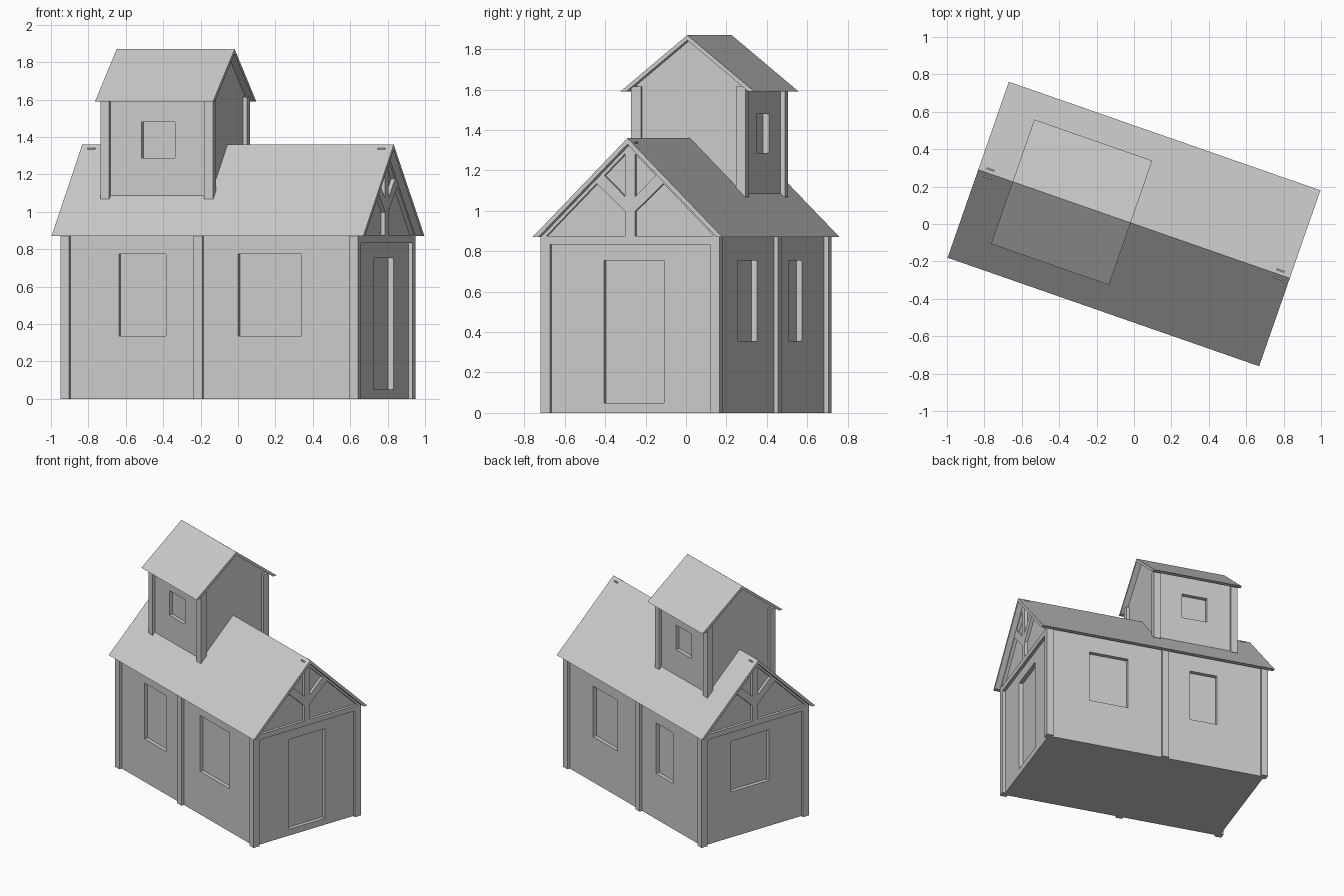
import bpy
import bmesh
import math

cube = bpy.data.objects.get("Cube")
if cube:
    bpy.data.objects.remove(cube, do_unlink=True)

TURN = math.radians(-19.2)   # the whole building stands turned on its plot

grey = bpy.data.materials.new("plain_grey")
grey.use_nodes = True
grey.diffuse_color = (0.6, 0.6, 0.6, 1)
grey.node_tree.nodes["Principled BSDF"].inputs["Base Color"].default_value = (0.6, 0.6, 0.6, 1)


def prism(name, profile, u0, u1):
    """Extrude a (v, z) profile along the building's length, u."""
    bm = bmesh.new()
    face = bm.faces.new([bm.verts.new((u0, v, z)) for v, z in profile])
    out = bmesh.ops.extrude_face_region(bm, geom=[face])
    moved = [g for g in out["geom"] if isinstance(g, bmesh.types.BMVert)]
    bmesh.ops.translate(bm, verts=moved, vec=(u1 - u0, 0, 0))
    bmesh.ops.recalc_face_normals(bm, faces=bm.faces)
    mesh = bpy.data.meshes.new(name)
    bm.to_mesh(mesh)
    bm.free()
    mesh.materials.append(grey)
    obj = bpy.data.objects.new(name, mesh)
    obj.rotation_euler.z = TURN
    bpy.context.collection.objects.link(obj)
    return obj


def box(name, u0, u1, v0, v1, z0, z1):
    return prism(name, [(v0, z0), (v1, z0), (v1, z1), (v0, z1)], u0, u1)


def carve(obj, openings):
    """Cut shallow box recesses into a body and discard the cutters."""
    cutters = [box("recess_cutter", *o) for o in openings]
    for c in cutters:
        c.hide_render = True
        mod = obj.modifiers.new("recess", "BOOLEAN")
        mod.operation = "DIFFERENCE"
        mod.solver = "EXACT"
        mod.object = c
    bpy.context.view_layer.update()
    graph = bpy.context.evaluated_depsgraph_get()
    mesh = bpy.data.meshes.new_from_object(obj.evaluated_get(graph))
    obj.modifiers.clear()
    obj.data = mesh
    for c in cutters:
        bpy.data.objects.remove(c, do_unlink=True)


def chevron(half, eave, ridge, thick):
    """Roof profile with eaves trimmed level underneath."""
    inner = half - thick * half / (ridge - eave)
    return [(0, ridge), (half, eave), (inner, eave),
            (0, ridge - thick), (-inner, eave), (-half, eave)]


def house_shape(half, base, eave, apex):
    return [(-half, base), (half, base), (half, eave), (0, apex), (-half, eave)]


DEPTH = 0.03    # recess depth
P = 0.022       # how far timbers stand proud
W = 0.05        # timber width

# Main body
U, V = 0.82, 0.448
EAVE, RIDGE, HALF = 0.87, 1.36, 0.498
body = prism("main_walls", house_shape(V, 0, 0.893, 1.335), -U, U)
carve(body, [
    (-0.519, -0.253, -V - 0.1, -V + DEPTH, 0.337, 0.775),
    (0.156, 0.516, -V - 0.1, -V + DEPTH, 0.337, 0.775),
    (0.215, 0.51, V - DEPTH, V + 0.1, 0.357, 0.754),
    (-0.46, -0.255, V - DEPTH, V + 0.1, 0.357, 0.754),
    (U - DEPTH, U + 0.1, -0.143, 0.17, 0.05, 0.754),
    (-U - 0.1, -U + DEPTH, -0.137, 0.195, 0.357, 0.754),
])
prism("main_roof", chevron(HALF, EAVE, RIDGE, 0.03), -0.882, 0.882)


def corner_posts(name, centre, hu, hv, z0, z1):
    for su in (-1, 1):
        for sv in (-1, 1):
            us = sorted((centre + su * hu, centre + su * (hu - W)))
            vs = sorted((sv * hv, sv * (hv - W)))
            box(name, *us, *vs, z0, z1)


corner_posts("main_corner_post", 0, U + P, V + P, 0, 0.875)
for s in (-1, 1):
    vs = sorted((s * (V + P), s * (V - P)))
    box("middle_post", -0.088, -0.038, *vs, 0, 0.875)

# Gable timbers at both ends
for s in (-1, 1):
    ends = sorted((s * (U - 0.02), s * (U + P)))
    box("tie_beam", *ends, -V, V, 0.834, 0.875)
    box("king_post", *ends, -0.026, 0.026, 0.85, 1.342)
    prism("gable_rafters", chevron(0.47, EAVE, 1.333, 0.025), *ends)
    for k in (-1, 1):
        brace = [(0, 0.973), (0.19, 1.15), (0.15, 1.19), (0, 1.045)]
        prism("gable_brace", [(k * v, z) for v, z in brace], *ends)

# Tower
TC, TU, TV = -0.356, 0.297, 0.278
tower = prism("tower_walls", house_shape(TV, 1.0, 1.63, 1.85), TC - TU, TC + TU)
carve(tower, [
    (-0.45, -0.261, -TV - 0.1, -TV + DEPTH, 1.287, 1.48),
    (-0.45, -0.261, TV - DEPTH, TV + 0.1, 1.287, 1.48),
])
corner_posts("tower_corner_post", TC, TU + P, TV + P, 1.068, 1.615)
prism("tower_roof", chevron(0.352, 1.59, 1.87, 0.025), TC - 0.331, TC + 0.337)
